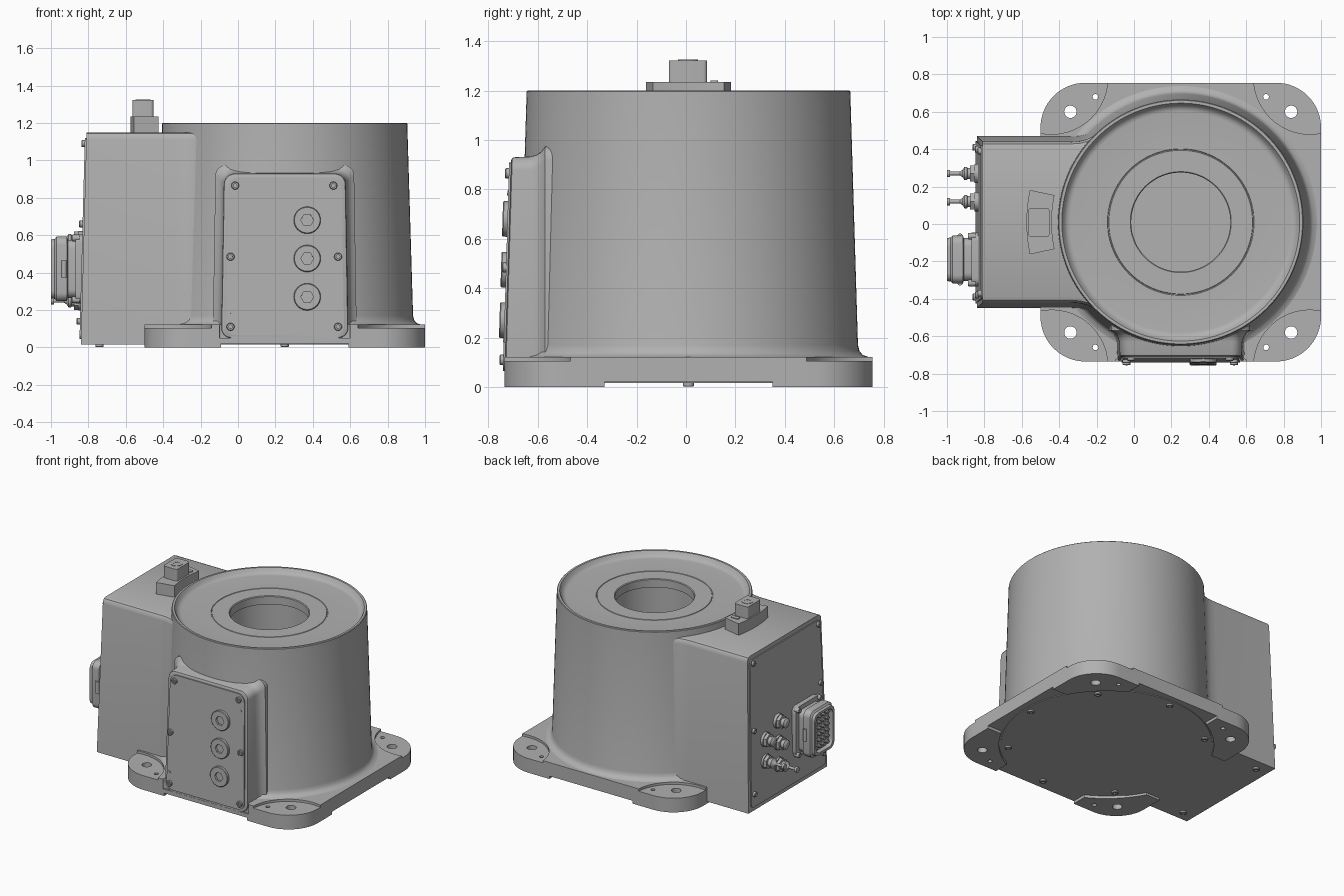
import bpy, bmesh, math
from math import sin, cos, pi, radians
from mathutils import Vector

if "Cube" in bpy.data.objects:
    bpy.data.objects.remove(bpy.data.objects["Cube"])

metal = bpy.data.materials.new("cast_grey")
metal.use_nodes = True
grey = (0.44, 0.44, 0.44, 1)
metal.diffuse_color = grey
metal.node_tree.nodes["Principled BSDF"].inputs["Base Color"].default_value = grey

CX, CY = 0.25, 0.01          # axis of the round housing


def shade(me):
    me.shade_smooth()
    me.set_sharp_from_angle(angle=radians(32))


def loft(name, rings):
    """Skin a list of equal-length point rings and cap both ends."""
    bm = bmesh.new()
    vs = [[bm.verts.new(p) for p in ring] for ring in rings]
    n = len(vs[0])
    for a, b in zip(vs, vs[1:]):
        for i in range(n):
            bm.faces.new((a[i], a[(i + 1) % n], b[(i + 1) % n], b[i]))
    bm.faces.new(vs[0])
    bm.faces.new(vs[-1])
    bmesh.ops.recalc_face_normals(bm, faces=bm.faces)
    me = bpy.data.meshes.new(name)
    bm.to_mesh(me)
    bm.free()
    me.materials.append(metal)
    shade(me)
    ob = bpy.data.objects.new(name, me)
    bpy.context.collection.objects.link(ob)
    return ob


def turned(name, profile, loc=(0, 0, 0), axis=(0, 0, 1), n=24):
    """Turn (radius, height) pairs about an axis; a third entry makes that ring hexagonal."""
    q = Vector((0, 0, 1)).rotation_difference(Vector(axis))
    rings = []
    for r, h, *hexa in profile:
        ring = []
        for i in range(n):
            a = 2 * pi * i / n
            k = cos(pi / 6) / cos((a % (pi / 3)) - pi / 6) if hexa else 1
            ring.append(Vector(loc) + q @ Vector((r * k * cos(a), r * k * sin(a), h)))
        rings.append(ring)
    return loft(name, rings)


def rounded(corners, r, n=6):
    """Round the corners of a 2D polygon."""
    out = []
    for i, c in enumerate(corners):
        p = Vector(c)
        a = p + (Vector(corners[i - 1]) - p).normalized() * r
        b = p + (Vector(corners[(i + 1) % len(corners)]) - p).normalized() * r
        c = a + b - p
        for k in range(n + 1):
            t = pi / 2 * k / n
            out.append(c + (a - c) * cos(t) + (b - c) * sin(t))
    return out


def rect(cx, cy, w, h, r, n=6):
    x, y = w / 2, h / 2
    return rounded([(cx - x, cy - y), (cx + x, cy - y), (cx + x, cy + y), (cx - x, cy + y)], r, n)


def slab(name, outline, z0, z1):
    return loft(name, [[(p[0], p[1], z) for p in outline] for z in (z0, z1)])


def screw(name, loc, axis, r=0.02, h=0.02):
    turned(name, [(r, -0.02), (r, h * 0.8), (r * 0.85, h), (r * 0.5, h, 1), (r * 0.5, h * 0.4, 1)], loc, axis)


# Base plate with corner feet, pockets, bolt holes and a front notch
base = slab("base_plate", rect(CX, CY, 1.5, 1.49, 0.24, 16), 0, 0.122)
cutters = [turned("cut_disc", [(0.72, -0.1), (0.72, 0.02)], (CX, CY, 0), n=96),
           slab("cut_bar_x", rect(CX, CY, 2, 0.68, 0.01), -0.1, 0.0205),
           slab("cut_bar_y", rect(CX, CY, 0.68, 2, 0.01), -0.1, 0.021),
           slab("cut_notch", rect(CX, -0.8, 0.7, 0.156, 0.01), 0.05, 0.3)]
for sx in (-1, 1):
    for sy in (-1, 1):
        for r, dx, dy, z in ((0.3, 0.69, 0.77, 0.105), (0.033, 0.59, 0.59, -0.1), (0.015, 0.456, 0.67, -0.1)):
            cutters.append(turned("cut_corner", [(r, z), (r, 0.3)], (CX + sx * dx, CY + sy * dy, 0), n=48))
bpy.context.view_layer.objects.active = base
for c in cutters:
    m = base.modifiers.new("cut", "BOOLEAN")
    m.operation, m.solver, m.object = "DIFFERENCE", "EXACT", c
    bpy.ops.object.modifier_apply(modifier=m.name)
    bpy.data.objects.remove(c)
shade(base.data)

# Round housing: flared foot, tapered wall, rim, recessed top and central bore
turned("round_housing", [
    (0.705, 0.016), (0.715, 0.12), (0.728, 0.122), (0.705, 0.13), (0.692, 0.146), (0.686, 0.17),
    (0.655, 1.196), (0.651, 1.2), (0.636, 1.2), (0.632, 1.195), (0.622, 1.175), (0.605, 1.164),
    (0.59, 1.162), (0.392, 1.162), (0.39, 1.158), (0.386, 1.158), (0.384, 1.162), (0.27, 1.162),
    (0.265, 1.157), (0.265, 1.1), (0.3, 1.1), (0.3, 0.3)], (CX, CY, 0), n=128)

# Side box, blended into the round wall
def side_x(z):
    return -0.84 + 0.0265 * (z - 0.02)


half = [(-0.84, 0.46), (-0.34, 0.46), (-0.29, 0.463), (-0.25, 0.473), (-0.215, 0.49), (-0.19, 0.513)]
rings = []
for z, inset in ((0.016, 0), (1.11, 0.029), (1.13, 0.033), (1.143, 0.042), (1.15, 0.06)):
    pts = [(max(x, side_x(z)), y - inset) for x, y in half]
    rings.append([(x, CY + y, z) for x, y in pts] + [(x, CY - y, z) for x, y in reversed(pts)])
loft("side_box", rings)

# Cover on the outer face of the box
cover = rounded([(-0.425, 0.045), (0.445, 0.045), (0.42, 1.12), (-0.4, 1.12)], 0.03)
loft("side_cover", [[(side_x(z) - d, y, z) for y, z in cover] for d in (-0.01, 0.008)])
for y, z in ((0.39, 1.09), (-0.37, 1.09), (0.4, 0.6), (-0.38, 0.66), (0.41, 0.14), (-0.39, 0.14)):
    screw("side_cover_screw", (side_x(z) - 0.008, y, z), (-1, 0, 0), 0.018, 0.018)

# Large rectangular connector
PY, PZ = -0.19, 0.42
steps = [(-0.82, 0.29, 0.37), (-0.868, 0.29, 0.37), (-0.87, 0.23, 0.31), (-0.91, 0.23, 0.31),
         (-0.915, 0.255, 0.345), (-0.97, 0.255, 0.345), (-0.98, 0.235, 0.32), (-1.0, 0.23, 0.315),
         (-1.0, 0.195, 0.28), (-0.965, 0.195, 0.28)]
loft("large_connector", [[(x, p[0], p[1]) for p in rect(PY, PZ, w, h, 0.045)] for x, w, h in steps])
for i in range(4):
    for j in range(6):
        turned("connector_pin", [(0.012, 0), (0.012, 0.025)],
               (-0.96, PY - 0.066 + 0.044 * i, PZ - 0.11 + 0.044 * j), (-1, 0, 0), 10)
for sy in (-1, 1):
    for sz in (-1, 1):
        screw("connector_screw", (-0.868, PY + sy * 0.125, PZ + sz * 0.165), (-1, 0, 0), 0.018, 0.02)
    turned("connector_latch", [(0.014, 0), (0.014, 0.09)], (-0.93, PY + sy * 0.125, PZ - 0.045), n=16)

# Small round connectors in two staggered columns, the lower ones with long stems
for y, z, stem in ((0.27, 0.33, 1), (0.27, 0.49, 0), (0.12, 0.25, 1), (0.12, 0.41, 0), (0.12, 0.57, 0)):
    prof = [(0.052, 0), (0.052, 0.022), (0.05, 0.022, 1), (0.05, 0.045, 1), (0.03, 0.046), (0.03, 0.06),
            (0.036, 0.061), (0.036, 0.075), (0.02, 0.085)]
    if stem:
        prof += [(0.01, 0.1), (0.01, 0.152), (0.02, 0.152), (0.02, 0.169)]
    turned("small_connector", prof, (-0.831, y, z), (-1, 0, 0))

# Curved bracket and post on top of the box
arc = [0.21 * (k / 6 - 1) for k in range(13)]
outline = [(CX - 0.825 * cos(a), CY + 0.825 * sin(a)) for a in arc]
outline += [(CX - 0.69 * cos(a), CY + 0.69 * sin(a)) for a in reversed(arc)]
slab("top_bracket", outline, 1.14, 1.235)
slab("top_post", rect(-0.508, 0.008, 0.112, 0.155, 0.015), 1.2, 1.322)
turned("post_screw", [(0.04, -0.02), (0.04, 0.003), (0.022, 0.003, 1), (0.022, 0.001, 1)], (-0.508, 0.008, 1.322))
slab("bracket_key", rect(-0.485, 0.115, 0.06, 0.03, 0.008), 1.22, 1.24)


# Front boss with flared back edge, sloping panel, plugs and screws
def front_y(z):
    return -0.737 + 0.03 * z


def boss_outline(d, low=0.05):
    return rounded([(-0.09 - d, low), (0.59 + d, low), (0.575 + d, 0.93 + d), (-0.075 - d, 0.93 + d)], 0.055)


rings = [[(x, front_y(z) + 0.002, z) for x, z in boss_outline(-0.012)],
         [(x, front_y(z) + 0.006, z) for x, z in boss_outline(-0.003)],
         [(x, front_y(z) + 0.014, z) for x, z in boss_outline(0)]]
for y, d in ((-0.63, 0.003), (-0.605, 0.01), (-0.585, 0.022), (-0.57, 0.045), (-0.54, 0.045)):
    rings.append([(x, y, z) for x, z in boss_outline(d)])
loft("front_boss", rings)
loft("front_panel", [[(x, front_y(z) + d, z) for x, z in boss_outline(-0.022, 0.065)] for d in (0.01, -0.006)])
out = (0, -1, 0.03)
for z in (0.27, 0.475, 0.68):
    turned("front_plug", [(0.072, -0.01), (0.072, 0.022), (0.068, 0.026), (0.034, 0.026, 1), (0.034, 0.01, 1)],
           (0.37, front_y(z), z), out, 48)
for x, z in ((-0.015, 0.865), (0.51, 0.865), (-0.04, 0.485), (0.535, 0.485), (-0.04, 0.11), (0.535, 0.11)):
    screw("front_panel_screw", (x, front_y(z) - 0.005, z), out, 0.021, 0.016)
for x, z in ((0.525, 0.785), (-0.045, 0.19)):
    turned("front_panel_pin", [(0.01, 0), (0.01, 0.01)], (x, front_y(z), z), out, 12)

# Underside cover screws
spots = [(CX + 0.66 * cos(k * pi / 4), CY + 0.66 * sin(k * pi / 4)) for k in range(8) if k != 4]
for x, y in spots + [(-0.74, 0.39), (-0.74, -0.37)]:
    screw("underside_screw", (x, y, 0.016), (0, 0, -1), 0.022, 0.014)
